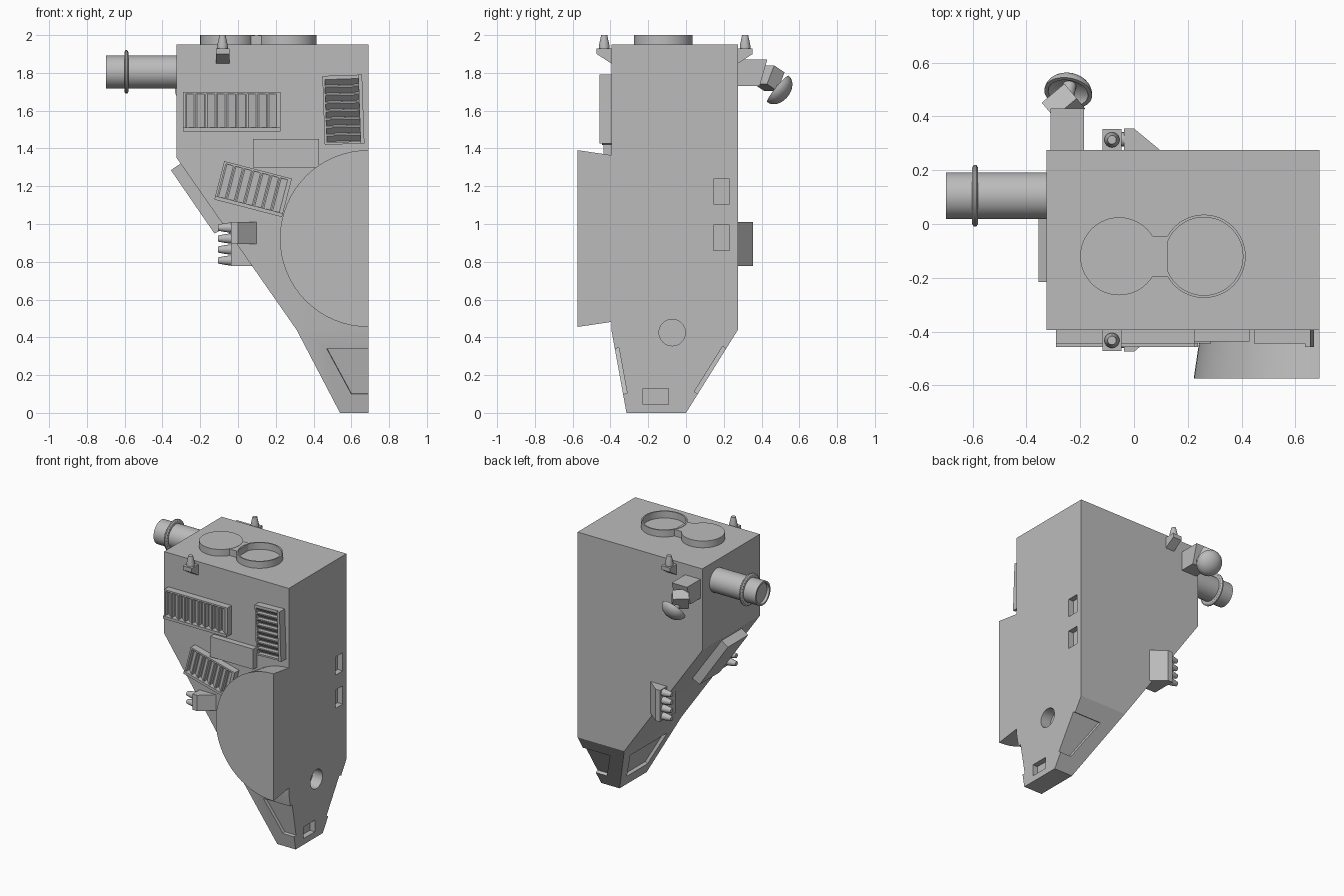
import bpy, bmesh, math
from mathutils import Vector, Matrix

cube = bpy.data.objects.get("Cube")
if cube:
    bpy.data.objects.remove(cube, do_unlink=True)

grey = bpy.data.materials.new("plain_grey")
grey.use_nodes = True
grey.diffuse_color = (0.5, 0.5, 0.5, 1)
grey.node_tree.nodes["Principled BSDF"].inputs["Base Color"].default_value = (0.5, 0.5, 0.5, 1)

FRONT, BACK, CUT = -0.395, 0.275, 0.69


def finish(name, bm):
    bmesh.ops.recalc_face_normals(bm, faces=bm.faces)
    mesh = bpy.data.meshes.new(name)
    bm.to_mesh(mesh)
    bm.free()
    mesh.materials.append(grey)
    obj = bpy.data.objects.new(name, mesh)
    bpy.context.collection.objects.link(obj)
    return obj


def hull(name, points, matrix=Matrix()):
    """Convex solid around a few corner points."""
    bm = bmesh.new()
    for p in points:
        bm.verts.new(matrix @ Vector(p))
    bmesh.ops.convex_hull(bm, input=bm.verts)
    bmesh.ops.dissolve_limit(bm, angle_limit=0.01, verts=bm.verts, edges=bm.edges)
    return finish(name, bm)


def box(name, x, y, z, matrix=Matrix()):
    return hull(name, [(a, b, c) for a in x for b in y for c in z], matrix)


def lathe(name, profile, origin, axis=(0, 0, 1), steps=32):
    """Turn (radius, distance) points about an axis."""
    bm = bmesh.new()
    vs = [bm.verts.new((r, 0, d)) for r, d in profile]
    es = [bm.edges.new(pair) for pair in zip(vs, vs[1:])]
    bmesh.ops.spin(bm, geom=vs + es, axis=(0, 0, 1), cent=(0, 0, 0),
                   steps=steps, angle=math.tau)
    bmesh.ops.remove_doubles(bm, verts=bm.verts, dist=0.0001)
    turn = Vector(axis).to_track_quat('Z', 'Y').to_matrix().to_4x4()
    bm.transform(Matrix.Translation(origin) @ turn)
    return finish(name, bm)


def rod(name, r, length, origin, axis):
    return lathe(name, [(0, 0), (r, 0), (r, length), (0, length)], origin, axis)


# Main body: upper box, sloped side and tapered foot
def slab(left, z, y0=FRONT, y1=BACK):
    return [(x, y, z) for x in (left, CUT) for y in (y0, y1)]


levels = [slab(-0.325, 1.95), slab(-0.325, 1.35), slab(0.31, 0.44), slab(0.54, 0, -0.315, 0)]
bm = bmesh.new()
rings = [[bm.verts.new(lv[i]) for i in (0, 2, 3, 1)] for lv in levels]
for a, b in zip(rings, rings[1:]):
    for i in range(4):
        j = (i + 1) % 4
        bm.faces.new((a[i], a[j], b[j], b[i]))
bm.faces.new(rings[0])
bm.faces.new(rings[-1])
body = finish("body", bm)

# Cutters: round sockets on the flat side
cutters = [rod("socket_cutter", 0.07, 0.2, (CUT - 0.08, -0.073, z), (1, 0, 0))
           for z in (1.675, 0.425)]


# Cutters: half-round bites with a square pocket behind
def bite(origin, axis):
    o, d = Vector(origin), Vector(axis)
    cutters.append(rod("bite_cutter", 0.067, 0.2, o - d * 0.05, axis))
    turn = d.to_track_quat('Z', 'X').to_matrix().to_4x4()
    side = Vector((1, 0, 0))
    across = d.cross(side) * 0.067
    pts = [o - d * t + across * s + side * x
           for t in (0.045, 0.13) for s in (-1, 1) for x in (-0.04, 0.05)]
    cutters.append(hull("pocket_cutter", pts))


bite((CUT, BACK, 1.172), (0, 1, 0))
bite((CUT, BACK, 0.928), (0, 1, 0))
bite((CUT, -0.16, 0), (0, 0, -1))


# Cutters: shallow trapezoid windows on the foot
def window(points):
    p = [Vector(v) for v in points]
    n = (p[1] - p[0]).cross(p[2] - p[0]).normalized() * 0.022
    cutters.append(hull("window_cutter", [q + n for q in p] + [q - n for q in p]))


trapezoid = [(0.47, 0.34), (0.75, 0.34), (0.75, 0.1), (0.6, 0.1)]
window([(x, -0.315 - 0.08 * z / 0.44, z) for x, z in trapezoid])
window([(x, BACK * z / 0.44, z) for x, z in trapezoid])
window([(0.54 - 0.23 * z / 0.44, y, z)
        for y, z in ((-0.3, 0.34), (0.13, 0.34), (-0.01, 0.1), (-0.25, 0.1))])

for c in cutters:
    c.hide_render = True
    mod = body.modifiers.new("cut", 'BOOLEAN')
    mod.operation, mod.solver, mod.object = 'DIFFERENCE', 'EXACT', c
bpy.context.view_layer.update()
cut_mesh = bpy.data.meshes.new_from_object(
    body.evaluated_get(bpy.context.evaluated_depsgraph_get()))
body.modifiers.clear()
body.data = cut_mesh
for c in cutters:
    bpy.data.objects.remove(c, do_unlink=True)

# Half drum on the front
arc = [math.radians(90 + 180 * i / 32) for i in range(33)]
hull("half_drum", [(CUT + r * math.cos(a), y, 0.923 + r * math.sin(a))
                   for r, y in ((0.468, -0.575), (0.44, FRONT + 0.01)) for a in arc])

# Roof hatches
lathe("closed_hatch", [(0, 0), (0.145, 0), (0.145, 0.06), (0, 0.06)], (-0.055, -0.12, 1.94), steps=48)
lathe("open_hatch", [(0.145, 0), (0.155, 0), (0.155, 0.06), (0.145, 0.06), (0.145, 0)],
      (0.26, -0.12, 1.94), steps=48)
box("hatch_bridge", (0.05, 0.126), (-0.195, -0.045), (1.94, 1.998))

# Exhaust pipe with flange and recessed end
lathe("exhaust_pipe", [(0, 0), (0.087, 0), (0.087, 0.265), (0.105, 0.265), (0.115, 0.272),
                       (0.115, 0.28), (0.105, 0.287), (0.087, 0.287), (0.087, 0.385),
                       (0.074, 0.385), (0.074, 0.365), (0, 0.365)],
      (-0.315, 0.105, 1.805), (-1, 0, 0))

# Lamps on wedge brackets, and barrel pods, front and back
for label, wall, s, barrels in (("front", FRONT, -1, 2), ("back", BACK, 1, 4)):
    wedge = [(-0.01, 1.85), (-0.01, 1.93), (0.078, 1.93), (0.078, 1.9), (0, 1.85)]
    hull(label + "_lamp_bracket", [(x, wall + s * d, z) for x in (-0.117, -0.046) for d, z in wedge])
    lathe(label + "_lamp", [(0, 0), (0.028, 0), (0.028, 0.015), (0.016, 0.07), (0, 0.07)],
          (-0.082, wall + s * 0.038, 1.93))
    low = 1.01 - 0.058 * barrels
    plan = [(-0.037, -0.1), (-0.037, 0.08), (0, 0.08), (0.097, 0), (0.097, -0.1)]
    hull(label + "_pod", [(x, wall + s * d, z) for x, d in plan for z in (low, 1.01)])
    for i in range(barrels):
        lathe(label + "_barrel", [(0, 0), (0.027, 0), (0.024, 0.03), (0.016, 0.07), (0, 0.07)],
              (-0.036, wall + s * 0.04, 0.981 - 0.058 * i), (-1, 0, 0), 16)


# Louvred vents: backing, frame rails, ledge and sloped slats
def vent(name, x, z, length, slats, angle):
    m = Matrix.Translation((x, FRONT, z)) @ Matrix.Rotation(-math.radians(angle), 4, 'Y')
    u, v = length / 2, 0.105
    box(name + "_backing", (-u, u), (-0.02, 0.01), (-v, v), m)
    box(name + "_top_rail", (-u, u), (-0.05, 0), (v - 0.012, v), m)
    box(name + "_ledge", (-u, u), (-0.062, 0), (-v, -v + 0.02), m)
    for s in (-1, 1):
        box(name + "_end_rail", (s * u, s * (u - 0.012)), (-0.05, 0), (-v, v), m)
    step = (length - 0.024) / slats
    for i in range(slats):
        a = -u + 0.012 + i * step
        b = a + step
        tri = [(a, -0.015), (b, -0.015), (b, -0.05), (b - 0.008, -0.05)]
        hull(name + "_slat", [(p, q, w) for p, q in tri for w in (-v + 0.015, v - 0.01)], m)


vent("upper_vent", -0.033, 1.595, 0.515, 9, 0)
vent("side_vent", 0.558, 1.605, 0.365, 8, 92)
vent("lower_vent", 0.08, 1.185, 0.37, 7, -14.5)

# Plates on the front and the sloped side
box("front_plate", (0.08, 0.43), (-0.437, -0.38), (1.3, 1.45))
slope = [(-0.355, 1.285), (-0.29, 1.33), (-0.06, 0.98), (-0.125, 0.95)]
hull("slope_plate", [(x, y, z) for x, z in slope for y in (-0.215, 0.02)])

# Jointed arm with a dish at the back
hull("arm_base", [(x, y, z) for x in (-0.31, -0.185)
                  for y, z in ((0.26, 1.73), (0.26, 1.87), (0.43, 1.87), (0.39, 1.73))])
tilt = (Matrix.Translation((-0.262, 0.44, 1.772)) @ Matrix.Rotation(math.radians(40), 4, 'Z')
        @ Matrix.Rotation(math.radians(-27), 4, 'X'))
box("arm_elbow", (-0.055, 0.055), (-0.04, 0.04), (-0.055, 0.055), tilt)
aim = Vector((0.15, 0.77, -0.63)).normalized()
hub = Vector((-0.245, 0.487, 1.715))
rod("dish_stem", 0.025, 0.1, hub - aim * 0.06, aim)
quarter = [math.radians(90 * i / 8) for i in range(9)]
lathe("dish", [(0.09 * math.cos(a), 0.065 * math.sin(a)) for a in quarter[:-1]] + [(0, 0.065), (0, 0.04)]
      + [(0.075 * math.cos(a), 0.04 * math.sin(a)) for a in reversed(quarter[:-1])] + [(0.09, 0)],
      hub, aim)

# Smooth the round surfaces, keep the edges crisp
bpy.ops.object.select_all(action='DESELECT')
for obj in bpy.context.collection.objects:
    if obj.type == 'MESH':
        obj.select_set(True)
        bpy.context.view_layer.objects.active = obj
bpy.ops.object.shade_smooth_by_angle(angle=math.radians(30))
